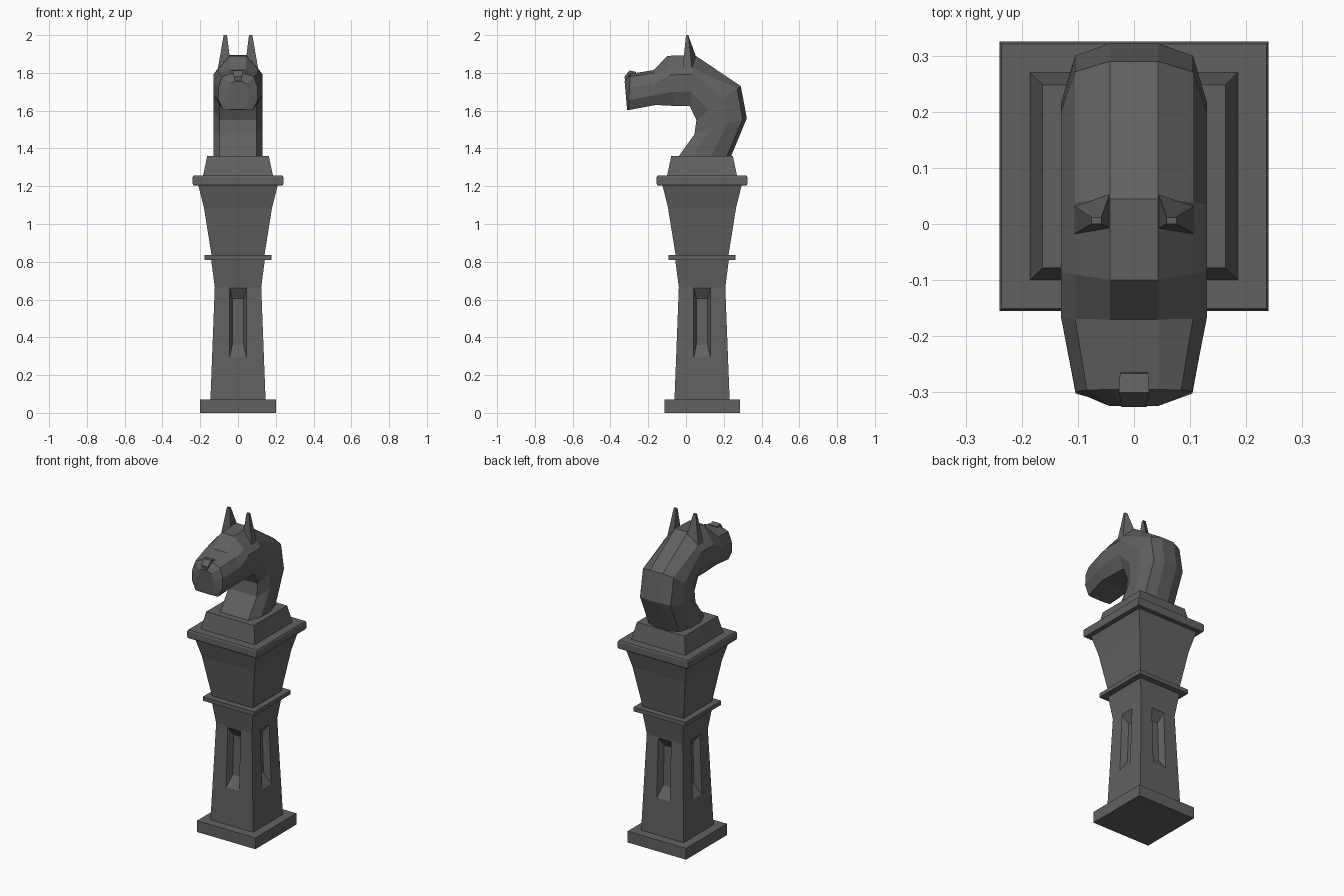
import bpy, bmesh, math
from mathutils import Matrix, Vector

if "Cube" in bpy.data.objects:
    bpy.data.objects.remove(bpy.data.objects["Cube"])

CY = 0.085  # y position of the post axis

iron = bpy.data.materials.new("dark grey iron")
iron.diffuse_color = (0.12, 0.12, 0.12, 1)
iron.use_nodes = True
iron.node_tree.nodes["Principled BSDF"].inputs["Base Color"].default_value = iron.diffuse_color


def finish(name, bm):
    bmesh.ops.remove_doubles(bm, verts=bm.verts, dist=1e-5)
    bmesh.ops.recalc_face_normals(bm, faces=bm.faces)
    me = bpy.data.meshes.new(name)
    bm.to_mesh(me)
    bm.free()
    me.materials.append(iron)
    ob = bpy.data.objects.new(name, me)
    bpy.context.collection.objects.link(ob)
    return ob


def bridge(bm, a, b):
    n = len(a)
    for i in range(n):
        bm.faces.new((a[i], a[(i + 1) % n], b[(i + 1) % n], b[i]))


def loft(name, loops):
    """Skin a list of equal-length point loops and cap both ends."""
    bm = bmesh.new()
    rings = [[bm.verts.new(p) for p in lp] for lp in loops]
    for a, b in zip(rings, rings[1:]):
        bridge(bm, a, b)
    bm.faces.new(rings[0])
    bm.faces.new(rings[-1])
    return finish(name, bm)


def square_tier(name, steps):
    """Square turned-style tier from (half width, height) steps."""
    return loft(name, [[(x * h, CY + y * h, z) for x, y in
                        ((-1, -1), (1, -1), (1, 1), (-1, 1))] for h, z in steps])


# Post tiers
square_tier("base_plinth", [(0.2, 0), (0.2, 0.07)])
square_tier("shaft_flare", [(0.123, 0.665), (0.142, 0.81)])
square_tier("middle_band", [(0.177, 0.81), (0.177, 0.835)])
square_tier("upper_flare", [(0.14, 0.835), (0.18, 1.085), (0.21, 1.205)])
square_tier("cap_slab", [(0.236, 1.205), (0.24, 1.212), (0.24, 1.248), (0.236, 1.256)])
square_tier("head_pedestal", [(0.185, 1.256), (0.163, 1.36)])


# Shaft with a sunken panel on each of the four sides
def half_at(z):
    return 0.146 - 0.023 * (z - 0.07) / 0.595


bm = bmesh.new()
for k in range(4):
    rot = Matrix.Translation((0, CY, 0)) @ Matrix.Rotation(k * math.pi / 2, 4, 'Z')
    rings = []
    for wide, lo, hi, depth in ((None, 0.07, 0.665, 0), (0.044, 0.295, 0.66, 0),
                                (0.03, 0.36, 0.605, 0.04)):
        pts = []
        for s, z in ((-1, lo), (1, lo), (1, hi), (-1, hi)):
            h = half_at(z)
            pts.append(bm.verts.new(rot @ Vector((s * (wide or h), depth - h, z))))
        rings.append(pts)
    bridge(bm, rings[0], rings[1])
    bridge(bm, rings[1], rings[2])
    bm.faces.new(rings[2])
finish("shaft", bm)

# Horse head: faceted sections swept from neck to muzzle
SECTION = ((0, 0.097), (0.28, 0.13), (0.62, 0.13), (0.92, 0.105), (1, 0.043))
# inner y, inner z, outer y, outer z, width scale
RINGS = ((-0.045, 1.35, 0.235, 1.35, 1), (0.045, 1.475, 0.322, 1.56, 1),
         (0.055, 1.55, 0.29, 1.73, 1), (0.02, 1.625, 0.045, 1.895, 1),
         (-0.06, 1.625, -0.1, 1.89, 1), (-0.16, 1.63, -0.17, 1.815, 1),
         (-0.305, 1.603, -0.295, 1.795, 0.8), (-0.312, 1.605, -0.325, 1.755, 0.42))
loops = []
for iy, iz, oy, oz, w in RINGS:
    side = []
    for t, hw in SECTION:
        # crown line keeps its width while the cheeks taper
        x = hw if t == 1 and w > 0.5 else hw * w
        if t == 0.92 and -0.12 < oy < 0.1:
            t = 0.74  # forehead slopes down more steeply
        side.append((x, iy + (oy - iy) * t, iz + (oz - iz) * t))
    loops.append(side + [(-x, y, z) for x, y, z in reversed(side)])
loft("horse_head", loops)

# Ears
for name, s in (("ear_right", 1), ("ear_left", -1)):
    base = [(0.107, -0.018, 1.82), (0.043, -0.008, 1.88), (0.043, 0.055, 1.88), (0.107, 0.032, 1.82)]
    tip = [(0.076, 0.0, 2.0), (0.058, 0.0, 2.0), (0.058, 0.012, 2.0), (0.076, 0.012, 2.0)]
    loft(name, [[(s * x, y, z) for x, y, z in lp] for lp in (base, tip)])

# Nose ridge at the muzzle tip
nose = [(-0.262, 1.79), (-0.266, 1.806), (-0.3, 1.812), (-0.326, 1.78), (-0.322, 1.755)]
wid = (0.026, 0.025, 0.027, 0.022, 0.014)
loft("nose_ridge", [[(s * w, y, z) for w, (y, z) in zip(wid, nose)] for s in (-1, 1)])
